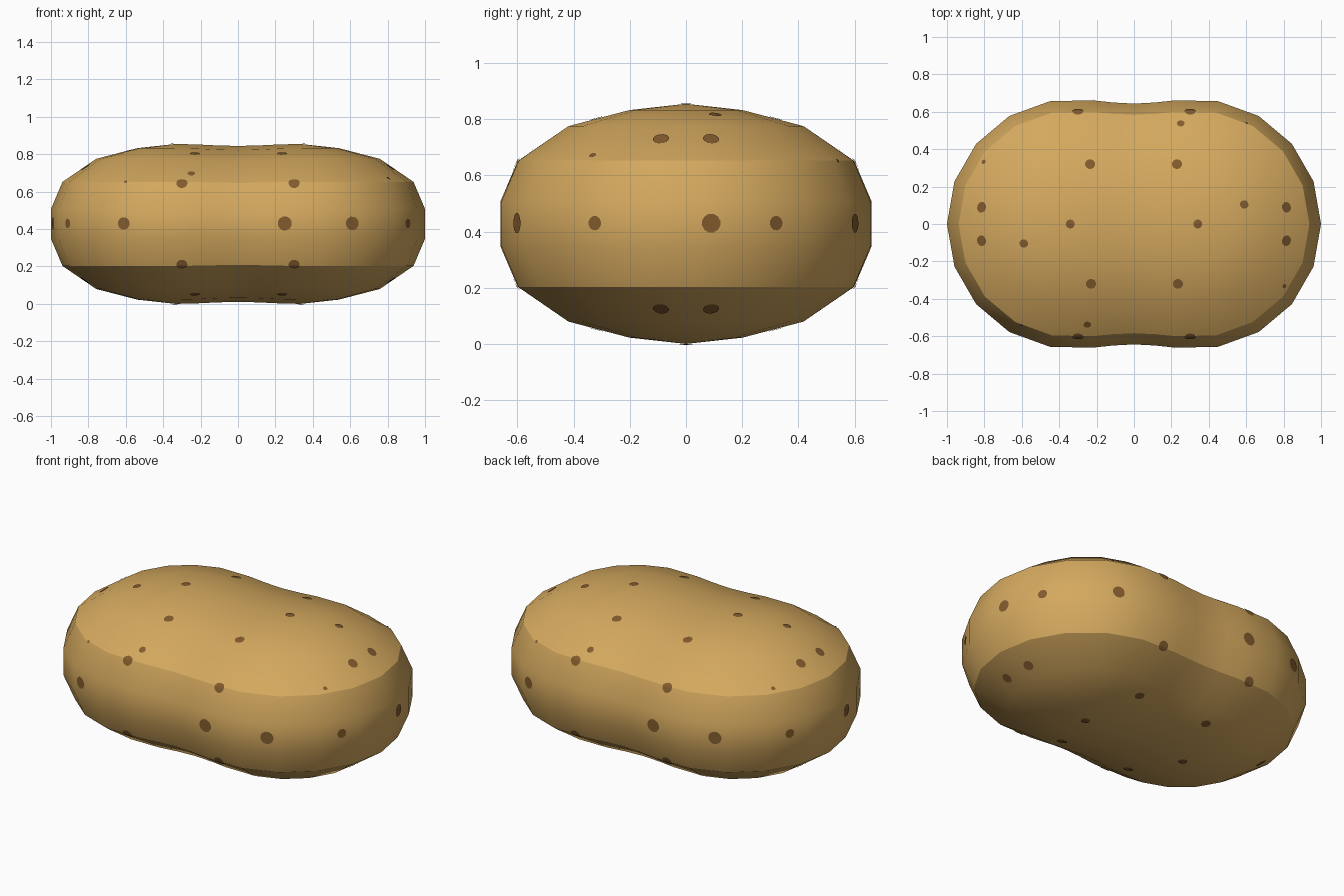
import bpy, bmesh, math
from mathutils import Vector
from mathutils.bvhtree import BVHTree

if "Cube" in bpy.data.objects:
    bpy.data.objects.remove(bpy.data.objects["Cube"])

CX, CZ = 0.333, 0.4275          # lobe centre offset and mid height


def srgb(r, g, b):
    f = lambda c: c / 12.92 if c <= 0.04045 else ((c + 0.055) / 1.055) ** 2.4
    return (f(r), f(g), f(b), 1)


def material(name, col):
    m = bpy.data.materials.new(name)
    m.diffuse_color = col
    m.use_nodes = True
    m.node_tree.nodes["Principled BSDF"].inputs["Base Color"].default_value = m.diffuse_color
    return m


skin = material("tan skin", srgb(0.83, 0.66, 0.37))
brown = material("brown spot", srgb(0.51, 0.36, 0.18))


def finish(bm, name, mat):
    me = bpy.data.meshes.new(name)
    bm.to_mesh(me)
    me.materials.append(mat)
    ob = bpy.data.objects.new(name, me)
    bpy.context.collection.objects.link(ob)
    return ob


# potato body: two squashed round lobes joined by a slightly pinched waist
half = [(0.0, 0.4275), (0.205, 0.405), (0.425, 0.348), (0.605, 0.225), (0.667, 0.08)]
levels = [(r, -h) for r, h in half] + [(r, h) for r, h in reversed(half)]
waist_x = [0.22, 0.11, 0.0, -0.11, -0.22]


def loop(r, h):
    pts = []
    for s in (1, -1):
        for i in range(9):                       # lobe end
            a = math.radians(-80 + 20 * i)
            pts.append((s * (CX + r * math.cos(a)), s * r * math.sin(a), CZ + h))
        for x in waist_x:                        # waist
            k = 1 - 0.035 * (math.cos(math.pi * x / CX) + 1) / 2
            kz = 1 - 0.025 * (math.cos(math.pi * x / CX) + 1) / 2
            pts.append((s * x, s * r * k, CZ + h * kz))
    return pts


bm = bmesh.new()
rows = [[bm.verts.new(p) for p in loop(r, h)] for r, h in levels]
n = len(rows[0])
for a, b in zip(rows, rows[1:]):
    for i in range(n):
        j = (i + 1) % n
        bm.faces.new((a[i], a[j], b[j], b[i]))
bmesh.ops.remove_doubles(bm, verts=bm.verts, dist=0.0005)
bmesh.ops.recalc_face_normals(bm, faces=bm.faces)
tree = BVHTree.FromBMesh(bm)
body = finish(bm, "potato_body", skin)
bm.free()
bpy.context.view_layer.objects.active = body
body.select_set(True)
bpy.ops.object.shade_smooth_by_angle(angle=math.radians(25))

# eyes: thin spots draped on the skin; each is repeated turned half round
spots = [
    (0.25, -0.66, 0.43, 0.038), (0.61, -0.60, 0.43, 0.037), (0.90, -0.32, 0.43, 0.026),
    (0.99, 0.09, 0.43, 0.034), (0.90, 0.315, 0.43, 0.026), (0.61, 0.60, 0.43, 0.034),
    (0.59, 0.105, 0.82, 0.023),
    (0.25, 0.54, 0.70, 0.020), (0.80, -0.33, 0.665, 0.012), (0.60, 0.535, 0.65, 0.008),
]
for s in (0, 1):                                 # same above and below
    z = lambda h: CZ + h if s else CZ - h
    spots += [(0.34, 0, z(0.42), 0.024), (0.82, 0.09, z(0.31), 0.029),
              (0.82, -0.09, z(0.31), 0.029), (0.23, 0.32, z(0.375), 0.027),
              (0.235, -0.32, z(0.375), 0.027), (0.30, 0.595, z(0.215), 0.030),
              (0.30, -0.595, z(0.215), 0.030)]

bm = bmesh.new()


def drape(p):
    co, no, _, _ = tree.find_nearest(p)
    return bm.verts.new(co + no * 0.004)


for x, y, z, rad in spots:
    for s in (1, -1):
        co, no, _, _ = tree.find_nearest(Vector((s * x, s * y, z)))
        u = no.orthogonal().normalized()
        v = no.cross(u)
        mid = drape(co)
        rings = [[drape(co + (u * math.cos(t * math.pi / 6) + v * math.sin(t * math.pi / 6)) * rad * f)
                  for t in range(12)] for f in (0.5, 1)]
        for i in range(12):
            j = (i + 1) % 12
            bm.faces.new((mid, rings[0][i], rings[0][j]))
            bm.faces.new((rings[0][i], rings[1][i], rings[1][j], rings[0][j]))
finish(bm, "potato_eyes", brown)
bm.free()
